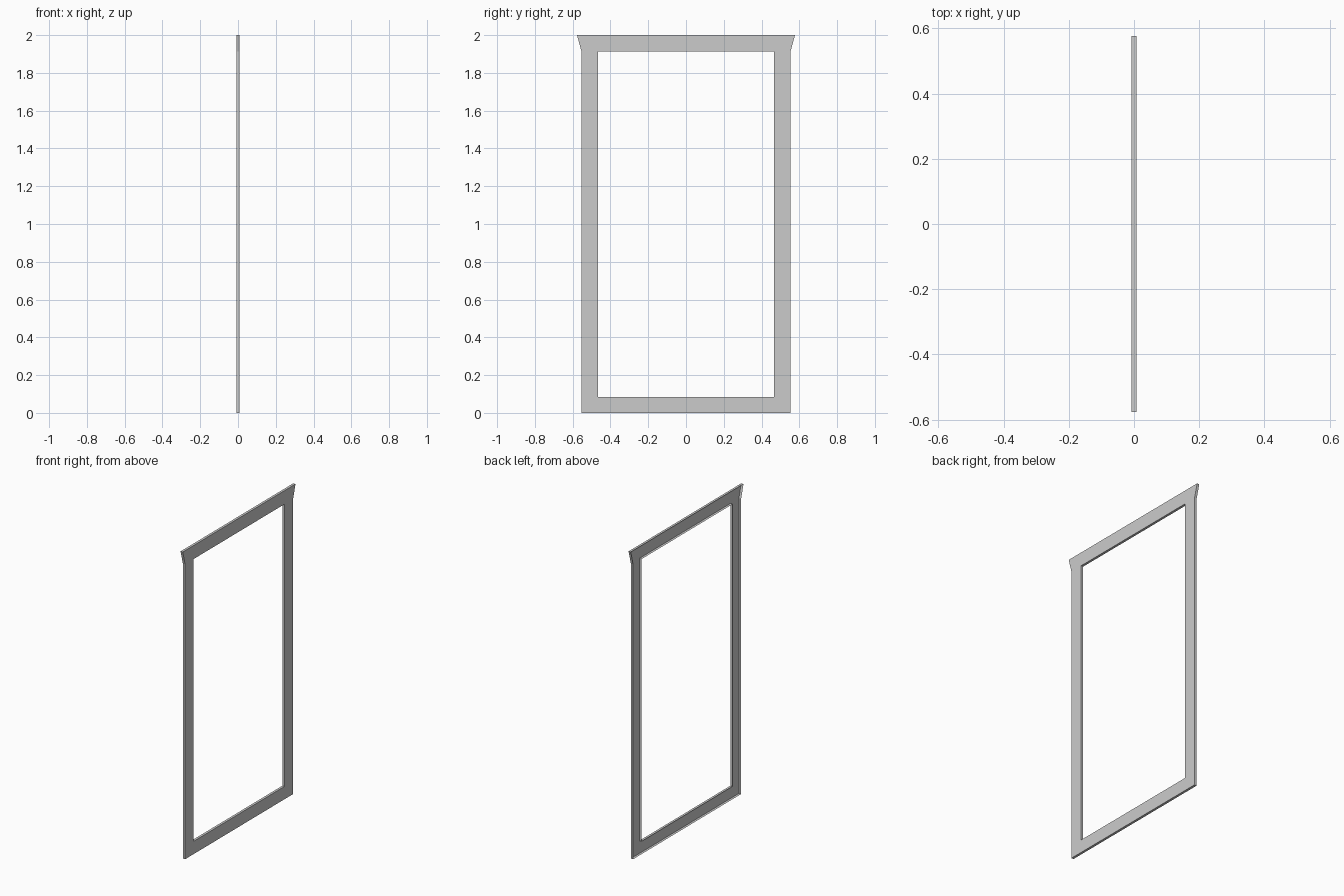
import bpy
import bmesh

if "Cube" in bpy.data.objects:
    bpy.data.objects.remove(bpy.data.objects["Cube"])

FRONT, BACK = 0.008, -0.008

# Profile points (y, z): outer outline with flared head, and the opening
outer = [(-0.553, 0), (0.553, 0), (0.553, 1.912), (0.577, 2), (-0.577, 2), (-0.553, 1.912)]
inner = [(-0.466, 0.083), (0.466, 0.083), (0.466, 1.912), (-0.466, 1.912)]

bm = bmesh.new()


def loop(points, x):
    return [bm.verts.new((x, y, z)) for y, z in points]


def walls(front, back):
    n = len(front)
    for i in range(n):
        j = (i + 1) % n
        bm.faces.new((front[j], front[i], back[i], back[j]))


o, i = loop(outer, FRONT), loop(inner, FRONT)

# Face boards: sill, two stiles, flared head
bm.faces.new((o[0], o[1], i[1], i[0]))
bm.faces.new((o[1], o[2], i[2], i[1]))
bm.faces.new((o[5], o[0], i[0], i[3]))
bm.faces.new((o[2], o[3], o[4], o[5], i[3], i[2]))

# Thin edge walls; the back against the wall stays open
walls(o, loop(outer, BACK))
walls(i[::-1], loop(inner, BACK)[::-1])

mesh = bpy.data.meshes.new("window_trim")
bm.to_mesh(mesh)
bm.free()
trim = bpy.data.objects.new("window_trim", mesh)
bpy.context.collection.objects.link(trim)
